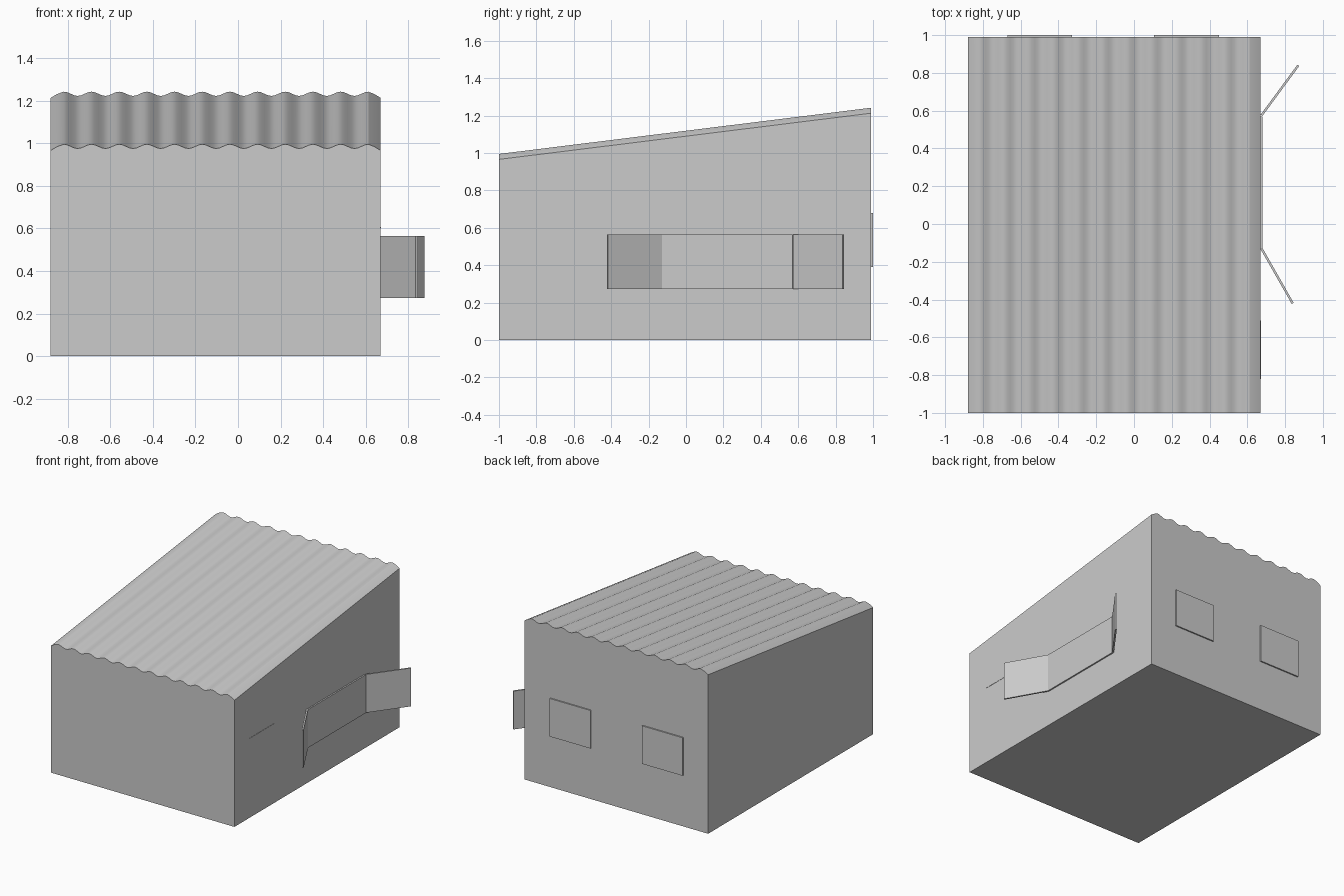
import bpy, bmesh, math
from mathutils import Vector

if "Cube" in bpy.data.objects:
    bpy.data.objects.remove(bpy.data.objects["Cube"])

X0, X1 = -0.88, 0.67
Y0, Y1 = -1.0, 0.99
RISE = 0.247          # roof rise from front to back


def finish(bm, name):
    bmesh.ops.recalc_face_normals(bm, faces=bm.faces)
    mesh = bpy.data.meshes.new(name)
    bm.to_mesh(mesh)
    bm.free()
    ob = bpy.data.objects.new(name, mesh)
    bpy.context.collection.objects.link(ob)
    return ob


def prism(name, pts, z0, z1):
    """Vertical prism over a plan outline."""
    bm = bmesh.new()
    face = bm.faces.new([bm.verts.new((x, y, z0)) for x, y in pts])
    ext = bmesh.ops.extrude_face_region(bm, geom=[face])
    verts = [v for v in ext["geom"] if isinstance(v, bmesh.types.BMVert)]
    bmesh.ops.translate(bm, verts=verts, vec=(0, 0, z1 - z0))
    return finish(bm, name)


def panel(name, x0, x1, y0, y1, z0, z1):
    return prism(name, [(x0, y0), (x1, y0), (x1, y1), (x0, y1)], z0, z1)


def leaf(name, hinge, tip, z0, z1, t=0.012):
    """Thin swung-open shutter between two plan points."""
    a, b = Vector(hinge), Vector(tip)
    d = (b - a).normalized()
    n = Vector((-d.y, d.x)) * t / 2
    return prism(name, [a - n, b - n, b + n, a + n], z0, z1)


# Shed body with a corrugated sloping top
CREST, TROUGH, EDGE = 0.995, 0.975, 0.966
FIRST, PERIOD, WAVES, STEPS = -0.818, 0.13, 12, 8
top = [(X0, EDGE), (X0 + 0.03, 0.984)]
for i in range((WAVES - 1) * STEPS + 1):
    c = math.cos(2 * math.pi * i / STEPS)
    top.append((FIRST + PERIOD * i / STEPS,
                (CREST + TROUGH) / 2 + c * (CREST - TROUGH) / 2))
top += [(X1 - 0.03, 0.984), (X1, EDGE)]
outline = [(X1, 0), (X0, 0)] + top

bm = bmesh.new()
front = [bm.verts.new((x, Y0, z)) for x, z in outline]
back = [bm.verts.new((x, Y1, z + (RISE if z > 0 else 0))) for x, z in outline]
n = len(outline)
for i in range(n):
    j = (i + 1) % n
    bm.faces.new((front[i], front[j], back[j], back[i]))
bm.faces.new(front)
bm.faces.new(back[::-1])
body = finish(bm, "shed_body")
bpy.context.view_layer.objects.active = body
body.select_set(True)
bpy.ops.object.shade_smooth_by_angle(angle=math.radians(30))

# Side window with two open shutters
WZ0, WZ1 = 0.273, 0.565
panel("side_window", X1 - 0.01, 0.681, -0.13, 0.57, WZ0, WZ1)
leaf("shutter_front", (0.675, -0.13), (0.84, -0.42), WZ0, WZ1)
leaf("shutter_back", (0.675, 0.575), (0.87, 0.84), WZ0, WZ1)

# Thin ledge on the side wall
panel("side_ledge", X1 - 0.01, X1 + 0.002, -0.82, -0.51, 0.602, 0.607)

# Back windows
for k, x in enumerate((-0.67, 0.107)):
    panel(f"back_window_{k + 1}", x, x + 0.343, Y1 - 0.01, 1.0, 0.39, 0.68)
